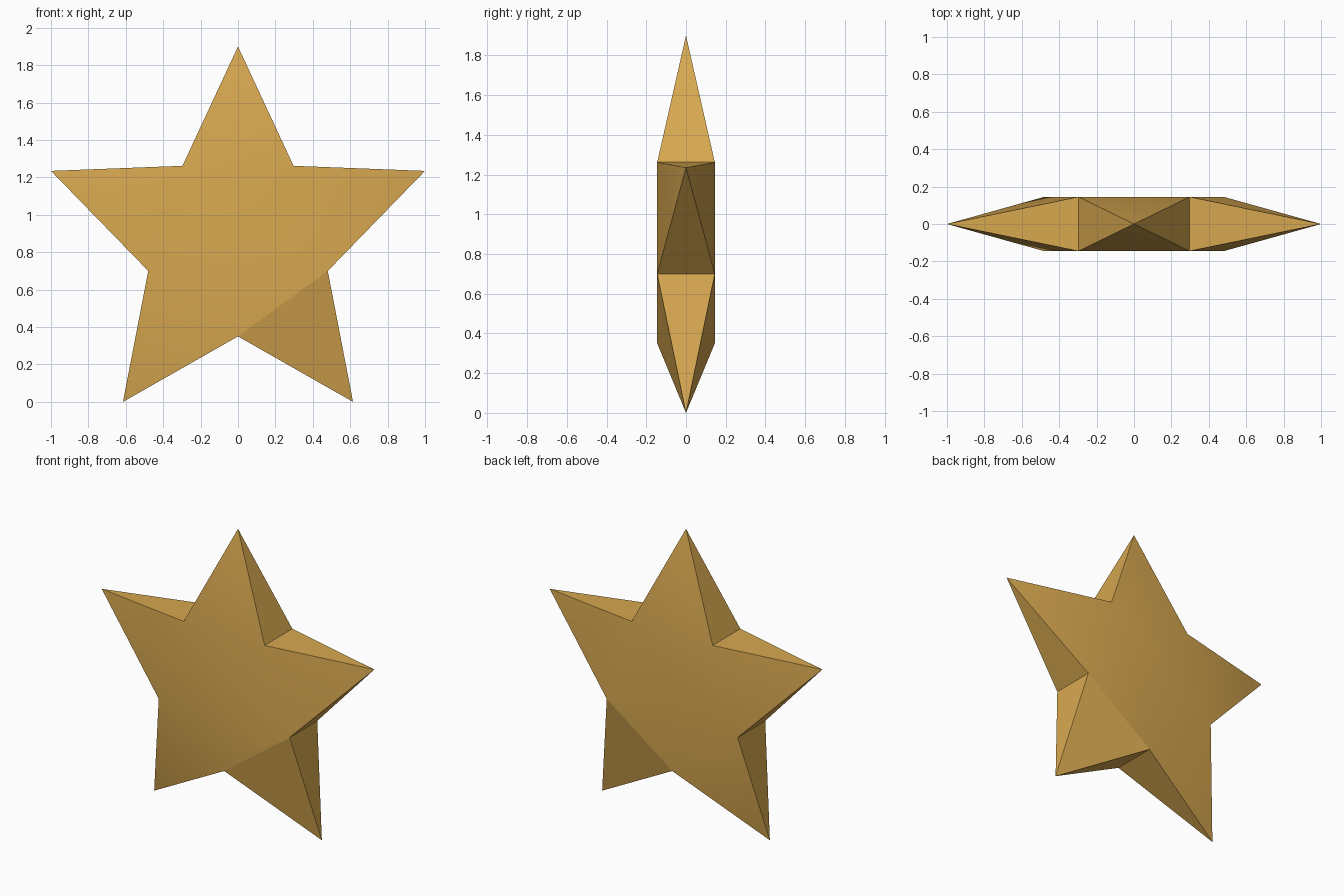
import bpy

if "Cube" in bpy.data.objects:
    bpy.data.objects.remove(bpy.data.objects["Cube"])

# Half outlines (x, z), top to bottom, alternating tips and notches
half = [(0, 1.90), (0.297, 1.262), (1.0, 1.235), (0.48, 0.70), (0.615, 0.0), (0, 0.35)]
outline = half + [(-x, z) for x, z in half[-2:0:-1]]
DEPTH = 0.145

# Tips lie on the middle plane; notches have a front and a back vertex
verts, tip, front, back = [], {}, {}, {}
for i, (x, z) in enumerate(outline):
    if i % 2 == 0:
        tip[i] = len(verts)
        verts.append((x, 0, z))
    else:
        front[i], back[i] = len(verts), len(verts) + 1
        verts += [(x, -DEPTH, z), (x, DEPTH, z)]

# Each arm is a four sided spike
faces = []
for i in tip:
    a, b = (i - 1) % 10, (i + 1) % 10
    t = tip[i]
    faces += [(t, front[a], front[b]), (t, back[b], back[a]),
              (t, back[a], front[a]), (t, front[b], back[b])]

# Flat pentagons close the middle
faces.append(tuple(front[i] for i in sorted(front, reverse=True)))
faces.append(tuple(back[i] for i in sorted(back)))
faces[-2] = faces[-2][::-1]
faces[-1] = faces[-1][::-1]

mesh = bpy.data.meshes.new("star")
mesh.from_pydata(verts, [], faces)
mesh.validate()

# Consistent outward normals
import bmesh
bm = bmesh.new()
bm.from_mesh(mesh)
bmesh.ops.recalc_face_normals(bm, faces=bm.faces)
bm.to_mesh(mesh)
bm.free()

# Single golden colour
gold = bpy.data.materials.new("gold")
gold.diffuse_color = (0.68, 0.39, 0.08, 1)
gold.use_nodes = True
gold.node_tree.nodes["Principled BSDF"].inputs["Base Color"].default_value = gold.diffuse_color
mesh.materials.append(gold)

star = bpy.data.objects.new("star", mesh)
bpy.context.collection.objects.link(star)
bpy.context.view_layer.objects.active = star
star.select_set(True)
bpy.ops.object.shade_smooth_by_angle(angle=0.5236)

# Crease where the right lower arm meets the middle
for e in mesh.edges:
    if set(e.vertices) in ({front[3], front[5]}, {back[3], back[5]}):
        e.use_edge_sharp = True
